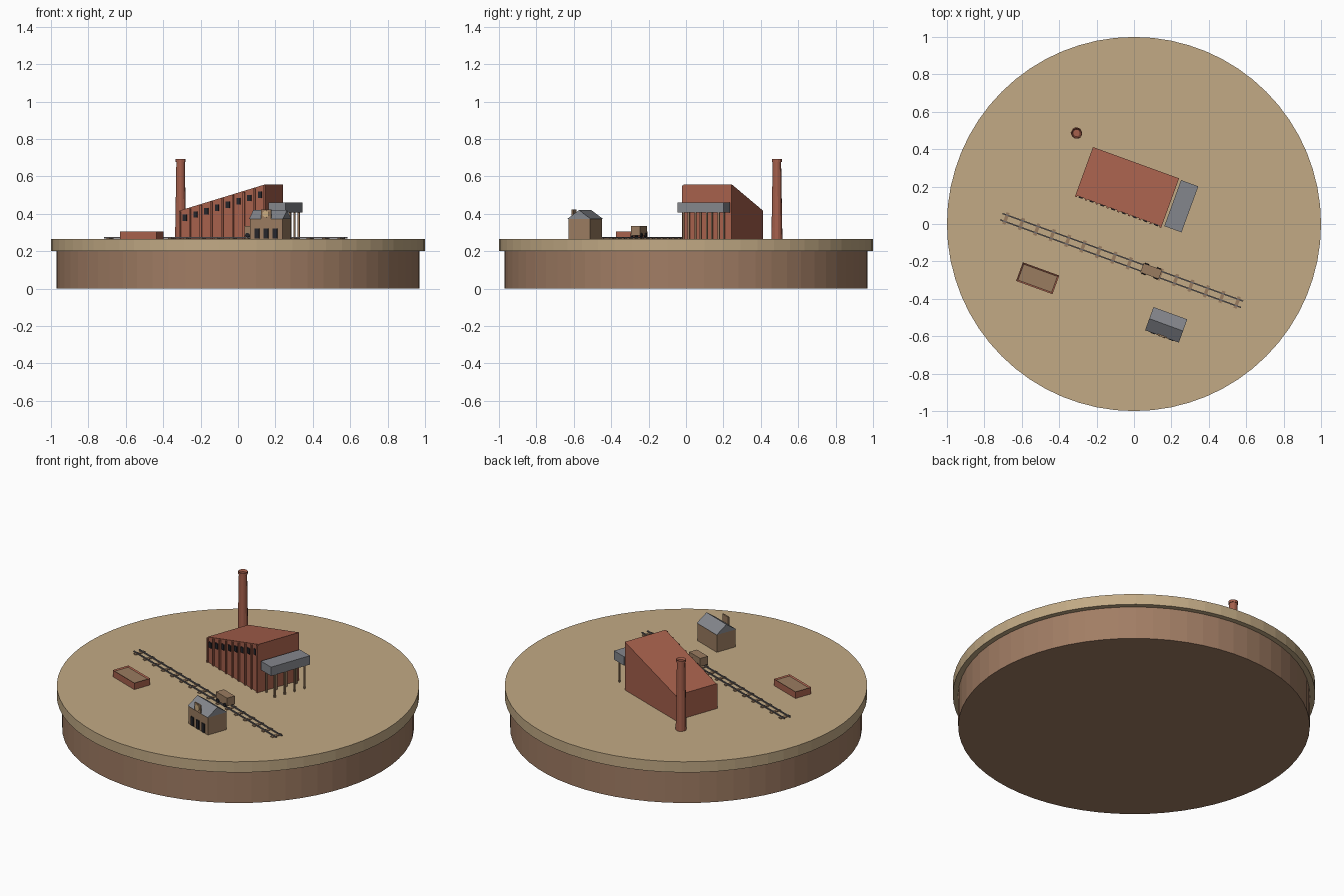
import bpy
import bmesh
from math import radians, pi
from mathutils import Matrix, Vector

cube = bpy.data.objects.get("Cube")
if cube:
    bpy.data.objects.remove(cube, do_unlink=True)

GROUND = 0.265
TURN = radians(-20)          # every building shares this heading


def material(name, hex_code):
    srgb = [int(hex_code[i:i + 2], 16) / 255 for i in (0, 2, 4)]
    colour = [((c + 0.055) / 1.055) ** 2.4 for c in srgb] + [1]
    mat = bpy.data.materials.new(name)
    mat.use_nodes = True
    mat.diffuse_color = colour
    mat.node_tree.nodes["Principled BSDF"].inputs["Base Color"].default_value = colour
    return mat


sand = material("sand", "C2AA85")
earth = material("earth brown", "A17D64")
brick = material("brick red", "A6604C")
grey = material("slate grey", "84868C")
iron = material("iron", "6E6A6C")
wood = material("weathered wood", "9A7C60")
dark = material("dark opening", "26262B")
tan = material("pale tan", "CDAE82")


def finish(name, bm, mats, place=None):
    bmesh.ops.recalc_face_normals(bm, faces=bm.faces)
    mesh = bpy.data.meshes.new(name)
    bm.to_mesh(mesh)
    bm.free()
    for mat in mats:
        mesh.materials.append(mat)
    obj = bpy.data.objects.new(name, mesh)
    if place:
        obj.matrix_world = place
    bpy.context.collection.objects.link(obj)
    return obj


def site(x, y):
    """Placement on the ground, turned to the shared heading."""
    return Matrix.Translation((x, y, GROUND)) @ Matrix.Rotation(TURN, 4, "Z")


def add_box(bm, size, centre):
    mat = Matrix.Translation(centre) @ Matrix.Diagonal((*size, 1))
    return bmesh.ops.create_cube(bm, size=1, matrix=mat)["verts"]


def boxes(name, items, mat, place):
    bm = bmesh.new()
    for size, centre in items:
        add_box(bm, size, centre)
    return finish(name, bm, [mat], place)


def add_cone(bm, r1, r2, z1, z2, sides):
    bmesh.ops.create_cone(bm, cap_ends=True, segments=sides, radius1=r1, radius2=r2,
                          depth=z2 - z1, matrix=Matrix.Translation((0, 0, (z1 + z2) / 2)))


def prism(name, profile, depth, mat, place, along="y"):
    """Extrude a flat profile symmetrically along y or x."""
    bm = bmesh.new()
    half = depth / 2
    if along == "y":
        pts, shift = [(a, -half, z) for a, z in profile], (0, depth, 0)
    else:
        pts, shift = [(-half, a, z) for a, z in profile], (depth, 0, 0)
    face = bm.faces.new([bm.verts.new(p) for p in pts])
    new = bmesh.ops.extrude_face_region(bm, geom=[face])["geom"]
    verts = [v for v in new if isinstance(v, bmesh.types.BMVert)]
    bmesh.ops.translate(bm, verts=verts, vec=shift)
    return finish(name, bm, [mat], place)


# Round display base
for name, radius, z1, z2, mat in (("base_drum", 0.97, 0, 0.2, earth),
                                  ("ground_disc", 1.0, 0.2, GROUND, sand)):
    bm = bmesh.new()
    add_cone(bm, radius, radius, z1, z2, 64)
    finish(name, bm, [mat])

# Factory hall with a single sloping roof
hall = site(-0.036, 0.199)
L, W, LOW, HIGH = 0.49, 0.274, 0.152, 0.293


def roof_at(u):
    return LOW + (HIGH - LOW) * (u / L + 0.5)


prism("factory_hall", [(-L / 2, 0), (L / 2, 0), (L / 2, HIGH), (-L / 2, LOW)],
      W, brick, hall)

# Brick piers and high windows along the front wall
BAYS = 8
step = L / BAYS
piers, windows = [], []
for i in range(BAYS + 1):
    u = min(max(-L / 2 + i * step, -L / 2 + 0.005), L / 2 - 0.005)
    h = roof_at(u) - 0.005
    piers.append(((0.01, 0.008, h), (u, -W / 2 - 0.004, h / 2)))
for i in range(BAYS):
    u = -L / 2 + (i + 0.5) * step
    windows.append(((0.022, 0.006, 0.034), (u, -W / 2 - 0.003, roof_at(u) - 0.047)))
boxes("hall_piers", piers, brick, hall)
boxes("hall_windows", windows, dark, hall)

# Chimney with a rim
bm = bmesh.new()
add_cone(bm, 0.03, 0.023, 0, 0.415, 12)
add_cone(bm, 0.027, 0.027, 0.412, 0.427, 12)
top = max(bm.faces, key=lambda f: f.calc_center_median().z)
bmesh.ops.inset_region(bm, faces=[top], thickness=0.007)
bmesh.ops.translate(bm, verts=top.verts, vec=(0, 0, -0.012))
finish("chimney", bm, [brick], site(-0.307, 0.486))

# Raised loading bin on two rows of posts
bin_place = site(0.253, 0.095)
boxes("loading_bin", [((0.098, 0.262, 0.054), (0, 0, 0.168))], grey, bin_place)
boxes("bin_posts", [((0.009, 0.009, 0.142), (u, v, 0.071))
                    for u in (-0.04, 0.04) for v in (-0.1, -0.033, 0.033, 0.1)],
      wood, bin_place)

# Railway track
track = site(-0.066, -0.195)
boxes("track_ties", [((0.018, 0.066, 0.005), (-0.658 + i * 0.0877, 0, 0.0025))
                     for i in range(16)], wood, track)
boxes("track_rails", [((1.37, 0.007, 0.006), (0, s * 0.018, 0.007)) for s in (-1, 1)],
      iron, track)

# Ore cart
cart = site(0.092, -0.252)
boxes("cart_body", [((0.105, 0.052, 0.05), (0, 0, 0.044))], wood, cart)
bm = bmesh.new()
for u in (-0.034, 0.034):
    for v in (-0.026, 0.026):
        mat = Matrix.Translation((u, v, 0.021)) @ Matrix.Rotation(pi / 2, 4, "X")
        bmesh.ops.create_cone(bm, cap_ends=True, segments=10, radius1=0.012,
                              radius2=0.012, depth=0.01, matrix=mat)
finish("cart_wheels", bm, [dark], cart)

# Low brick pit with an earth filling
bm = bmesh.new()
add_box(bm, (0.207, 0.106, 0.04), (0, 0, 0.02))
bm.normal_update()
top = max(bm.faces, key=lambda f: f.calc_center_median().z)
bmesh.ops.inset_region(bm, faces=[top], thickness=0.011)
bmesh.ops.translate(bm, verts=top.verts, vec=(0, 0, -0.006))
top.material_index = 1
finish("brick_pit", bm, [brick, wood], site(-0.515, -0.29))

# Small station house with a gable roof
house = site(0.172, -0.539)
HL, HW, EAVE, RIDGE = 0.192, 0.132, 0.11, 0.155
boxes("house_walls", [((HL - 0.008, HW - 0.008, EAVE), (0, 0, EAVE / 2))], wood, house)
prism("house_roof", [(-HW / 2, EAVE - 0.002), (HW / 2, EAVE - 0.002), (0, RIDGE)],
      HL, grey, house, along="x")
boxes("house_doors", [((0.026, 0.008, 0.052), (u, -HW / 2 + 0.001, 0.03))
                      for u in (-0.052, 0, 0.052)], dark, house)

# Front parapet plate with a round dial
boxes("house_parapet", [((0.056, 0.008, 0.05), (0, -HW / 2 + 0.003, 0.132))], wood, house)
bm = bmesh.new()
mat = Matrix.Translation((0, -HW / 2 - 0.002, 0.134)) @ Matrix.Rotation(pi / 2, 4, "X")
bmesh.ops.create_cone(bm, cap_ends=True, segments=16, radius1=0.018, radius2=0.018,
                      depth=0.005, matrix=mat)
finish("parapet_dial", bm, [tan], house)
